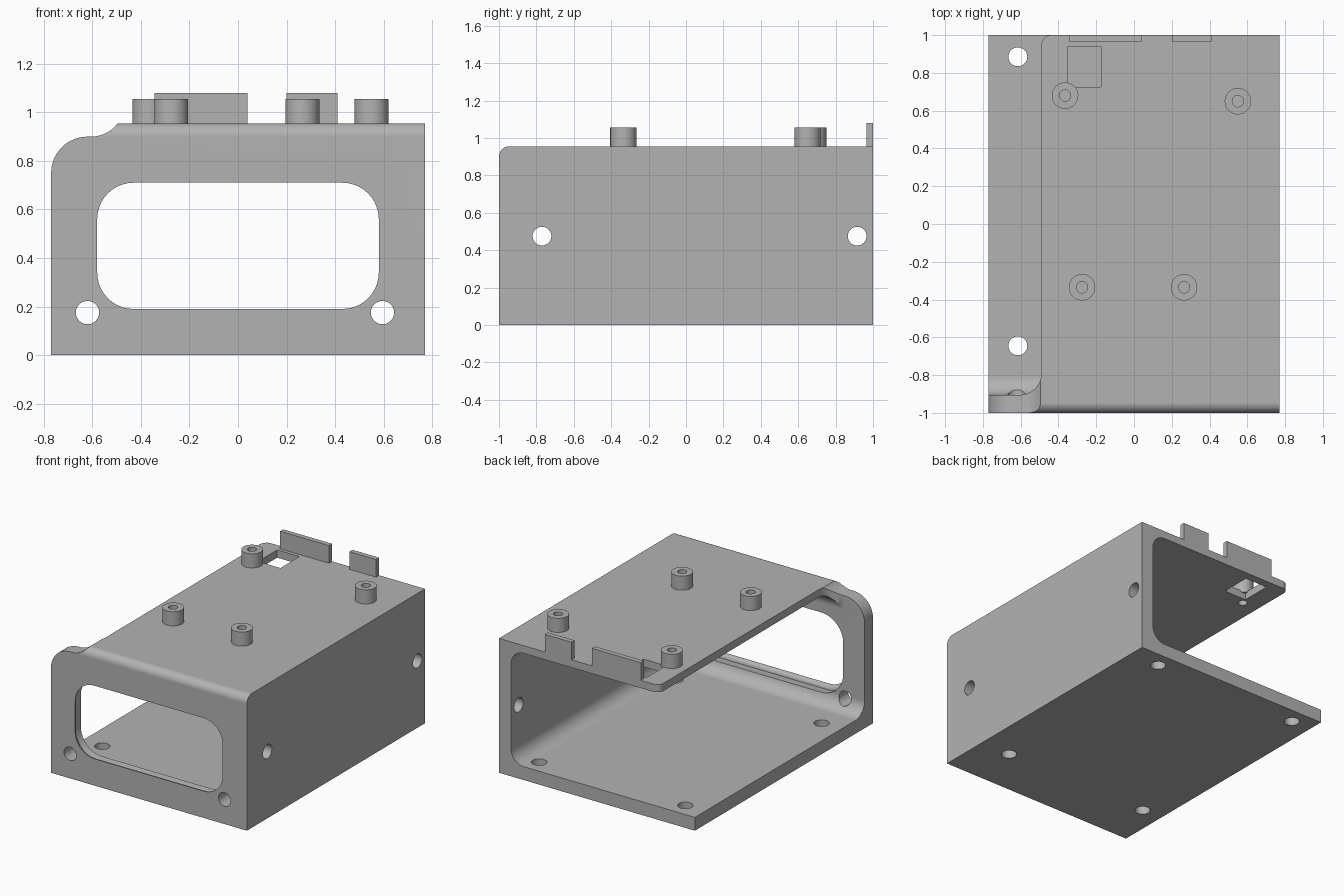
import bpy, bmesh
from math import sin, cos, radians
from mathutils import Matrix, Vector

if "Cube" in bpy.data.objects:
    bpy.data.objects.remove(bpy.data.objects["Cube"], do_unlink=True)

grey = bpy.data.materials.new("plain grey")
grey.use_nodes = True
COLOR = (0.45, 0.45, 0.45, 1)
grey.diffuse_color = COLOR
grey.node_tree.nodes["Principled BSDF"].inputs["Base Color"].default_value = COLOR


def finish(bm, name):
    bmesh.ops.recalc_face_normals(bm, faces=bm.faces)
    mesh = bpy.data.meshes.new(name)
    bm.to_mesh(mesh)
    bm.free()
    mesh.materials.append(grey)
    obj = bpy.data.objects.new(name, mesh)
    bpy.context.collection.objects.link(obj)
    return obj


def box(name, lo, hi, radius=0, pick=lambda e: True):
    bm = bmesh.new()
    bmesh.ops.create_cube(bm, size=1)
    lo, hi = Vector(lo), Vector(hi)
    for v in bm.verts:
        v.co = [lo[i] if v.co[i] < 0 else hi[i] for i in range(3)]
    if radius:
        bmesh.ops.bevel(bm, geom=[e for e in bm.edges if pick(e)], offset=radius,
                        segments=10, profile=0.5, affect='EDGES')
    return finish(bm, name)


def cylinder(name, center, radius, depth, axis='Z'):
    bm = bmesh.new()
    turn = {'X': Matrix.Rotation(radians(90), 4, 'Y'),
            'Y': Matrix.Rotation(radians(90), 4, 'X'), 'Z': Matrix()}[axis]
    bmesh.ops.create_cone(bm, cap_ends=True, segments=40, radius1=radius, radius2=radius,
                          depth=depth, matrix=Matrix.Translation(center) @ turn)
    return finish(bm, name)


def loft(name, rings):
    """Skin a stack of matching closed rings and cap both ends."""
    bm = bmesh.new()
    rows = [[bm.verts.new(p) for p in ring] for ring in rings]
    for a, b in zip(rows, rows[1:]):
        for i in range(len(a)):
            j = (i + 1) % len(a)
            bm.faces.new((a[i], a[j], b[j], b[i]))
    bm.faces.new(rows[0])
    bm.faces.new(rows[-1])
    return finish(bm, name)


def arc(cx, cy, r, start, end, steps=10):
    angles = [radians(start + (end - start) * i / steps) for i in range(steps + 1)]
    return [(cx + r * cos(a), cy + r * sin(a)) for a in angles]


def combine(target, tool, operation='DIFFERENCE'):
    mod = target.modifiers.new("cut", 'BOOLEAN')
    mod.operation, mod.solver, mod.object = operation, 'EXACT', tool
    bpy.context.view_layer.objects.active = target
    bpy.ops.object.modifier_apply(modifier=mod.name)
    bpy.data.objects.remove(tool, do_unlink=True)


# Outer block with a rounded top front edge
TOP = 0.955
body = box("bracket_body", (-0.77, -1, 0), (0.77, 1, TOP), 0.055,
           lambda e: all(v.co.y < 0 and v.co.z > 0.5 for v in e.verts))

# Hollow inside, open to the back and the right
combine(body, box("cavity", (-2, -0.905, 0.095), (0.675, 2, 0.9), 0.1))

# Open strip beside the top plate, blending into the front wall
plan = ([(-1, -0.905)] + arc(-0.605, -0.79, 0.115, -90, 0)
        + arc(-0.44, 0.95, 0.05, 180, 90) + [(-0.44, 1.2), (-1, 1.2)])
combine(body, loft("side_opening", [[(x, y, z) for x, y in plan] for z in (0.7, 1.2)]))

# Lowered, rounded corner of the front wall
side = ([(-0.9, 0.75)] + arc(-0.62, 0.75, 0.15, 180, 90)
        + arc(-0.605, 1.0375, 0.1375, -90, -33) + [(-0.49, 1.2), (-0.9, 1.2)])
combine(body, loft("corner_cut", [[(x, y, z) for x, z in side] for y in (-1.2, 1.2)]))


# Front window with a softened outer edge
def window_ring(y, grow):
    r = 0.15 + grow
    pts = (arc(0.43, 0.56, r, 0, 90) + arc(-0.43, 0.56, r, 90, 180)
           + arc(-0.43, 0.34, r, 180, 270) + arc(0.43, 0.34, r, 270, 360))
    return [(x, y, z) for x, z in pts]


EDGE = 0.03
rings = [window_ring(-1.1, EDGE)]
for i in range(7):
    a = radians(15 * i)
    rings.append(window_ring(-1 + EDGE * sin(a), EDGE * (1 - cos(a))))
rings.append(window_ring(-0.7, 0))
combine(body, loft("window", rings))

# Mounting holes in the front wall, left wall and floor
for x in (-0.62, 0.595):
    combine(body, cylinder("front_hole", (x, -1, 0.175), 0.048, 0.4, 'Y'))
for y in (-0.77, 0.915):
    combine(body, cylinder("wall_hole", (0.75, y, 0.475), 0.05, 0.4, 'X'))
for x in (-0.615, 0.535):
    for y in (-0.645, 0.885):
        combine(body, cylinder("floor_hole", (x, y, 0), 0.05, 0.4))

# Square slot in the top plate
combine(body, box("slot", (-0.35, 0.725, 0.8), (-0.175, 0.94, 1.2)))

# Standoffs with through holes
for x, y in ((-0.365, 0.68), (0.55, 0.65), (-0.275, -0.335), (0.265, -0.335)):
    combine(body, cylinder("standoff", (x, y, 1.0), 0.07, 0.11), 'UNION')
    combine(body, cylinder("screw_hole", (x, y, 1.0), 0.03, 0.4))

# Upright tabs on the back edge
for x0, x1 in ((-0.345, 0.04), (0.2, 0.41)):
    combine(body, box("tab", (x0, 0.965, 0.93), (x1, 1, 1.08)), 'UNION')

# Smooth curves, crisp edges
bpy.ops.object.select_all(action='DESELECT')
body.select_set(True)
bpy.context.view_layer.objects.active = body
bpy.ops.object.shade_smooth_by_angle(angle=radians(25))
normals = body.modifiers.new("flat_faces", 'WEIGHTED_NORMAL')
normals.keep_sharp = True
